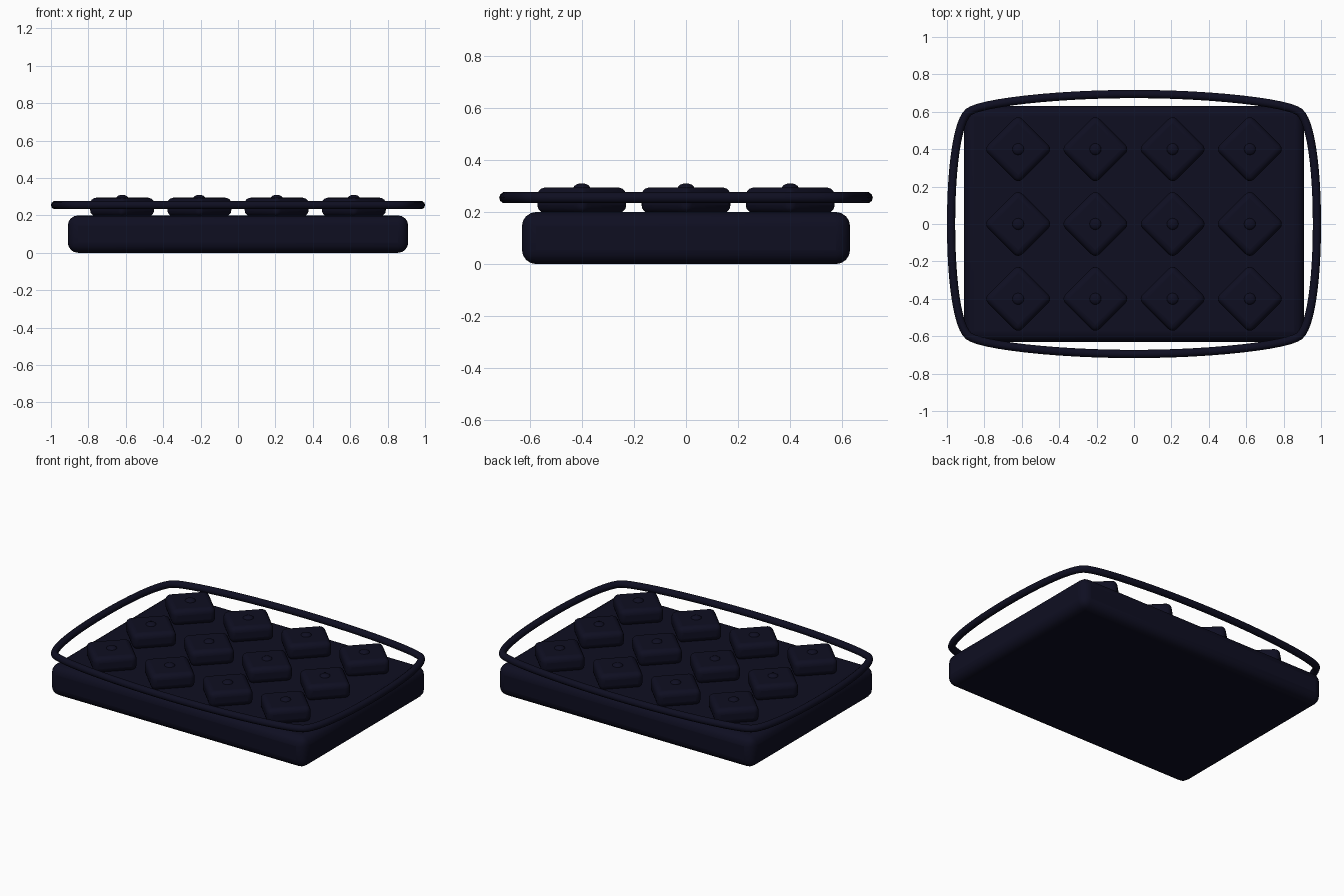
import bpy
from math import pi, radians

cube = bpy.data.objects.get("Cube")
if cube:
    bpy.data.objects.remove(cube, do_unlink=True)

# Single dark navy fabric
NAVY = (0.0045, 0.0045, 0.0155, 1)
fabric = bpy.data.materials.new("dark navy fabric")
fabric.use_nodes = True
fabric.diffuse_color = NAVY
bsdf = next(n for n in fabric.node_tree.nodes if n.type == "BSDF_PRINCIPLED")
bsdf.inputs["Base Color"].default_value = NAVY


def finish(name):
    obj = bpy.context.object
    obj.name = name
    obj.data.materials.append(fabric)
    return obj


def soft_block(name, center, size, radius, turn=0):
    bpy.ops.mesh.primitive_cube_add(size=1, location=center)
    obj = finish(name)
    obj.scale = size
    bpy.ops.object.transform_apply(location=False, rotation=False, scale=True)
    obj.rotation_euler.z = turn
    bevel = obj.modifiers.new("soft edges", "BEVEL")
    bevel.width = radius
    bevel.segments = 4
    bpy.ops.object.shade_smooth_by_angle(angle=radians(40))
    return obj


# Cushion body
soft_block("cushion_base", (0, 0, 0.1), (1.82, 1.26, 0.2), 0.055)

# Grid of diamond tufts, each with a button
for col in range(4):
    for row in range(3):
        x, y = (col - 1.5) * 0.413, (row - 1) * 0.4
        soft_block(f"tuft_{col}_{row}", (x, y, 0.245), (0.26, 0.26, 0.1), 0.032, pi / 4)
        bpy.ops.mesh.primitive_uv_sphere_add(segments=16, ring_count=8, radius=0.032,
                                             location=(x, y, 0.292))
        finish(f"button_{col}_{row}").scale.z = 0.56
        bpy.ops.object.shade_smooth()

# Piping loop bowed out between the corners: point and outgoing handle offset
quarter = [(0.978, 0, 0, 0.3), (0.885, 0.598, -0.06, 0.05),
           (0, 0.695, -0.42, 0), (-0.885, 0.598, -0.06, -0.05)]
loop = quarter + [(-x, -y, -hx, -hy) for x, y, hx, hy in quarter]
curve = bpy.data.curves.new("piping", "CURVE")
curve.dimensions = "3D"
curve.bevel_depth = 0.022
curve.bevel_resolution = 3
curve.resolution_u = 12
spline = curve.splines.new("BEZIER")
spline.bezier_points.add(len(loop) - 1)
for point, (x, y, hx, hy) in zip(spline.bezier_points, loop):
    point.handle_left_type = point.handle_right_type = "FREE"
    point.co = (x, y, 0.255)
    point.handle_left = (x - hx, y - hy, 0.255)
    point.handle_right = (x + hx, y + hy, 0.255)
spline.use_cyclic_u = True
curve.materials.append(fabric)
piping = bpy.data.objects.new("piping", curve)
bpy.context.collection.objects.link(piping)
